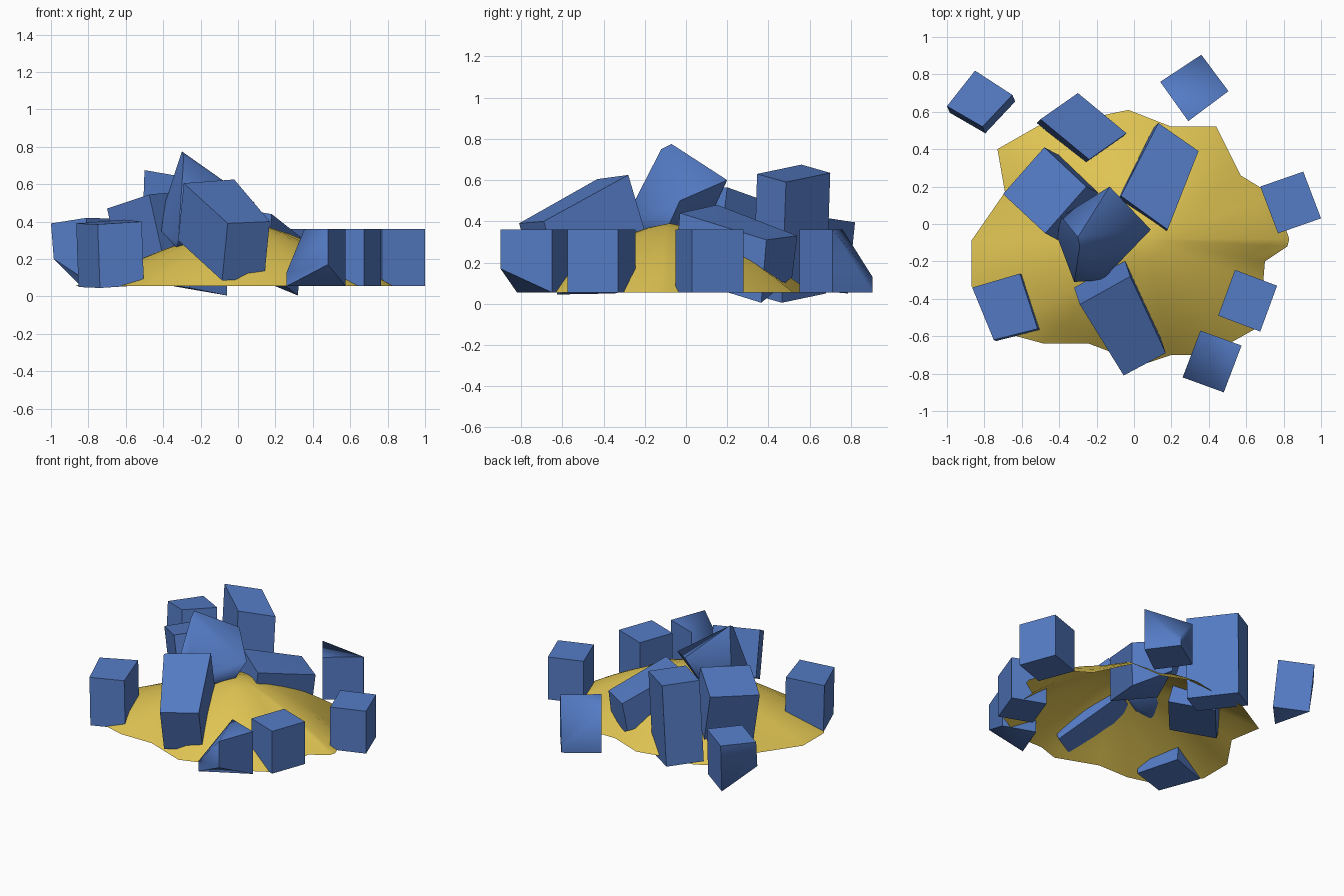
import bpy, bmesh, math
from mathutils import Vector

if "Cube" in bpy.data.objects:
    bpy.data.objects.remove(bpy.data.objects["Cube"])


def material(name, rgb):
    m = bpy.data.materials.new(name)
    m.diffuse_color = (*rgb, 1)
    m.use_nodes = True
    m.node_tree.nodes["Principled BSDF"].inputs["Base Color"].default_value = m.diffuse_color
    return m


BLUE = material("block blue", (0.09, 0.20, 0.56))
SAND = material("sand yellow", (0.74, 0.55, 0.085))


def finish(bm, name, mat, smooth=False, sharp=180):
    bmesh.ops.recalc_face_normals(bm, faces=bm.faces)
    me = bpy.data.meshes.new(name)
    for f in bm.faces:
        f.smooth = smooth
    for e in bm.edges:
        if len(e.link_faces) == 2 and e.calc_face_angle() > math.radians(sharp):
            e.smooth = False
    bm.to_mesh(me)
    bm.free()
    me.materials.append(mat)
    ob = bpy.data.objects.new(name, me)
    bpy.context.collection.objects.link(ob)
    return ob


def hull(name, pts, smooth, sharp=62):
    bm = bmesh.new()
    vs = [bm.verts.new(p) for p in pts]
    res = bmesh.ops.convex_hull(bm, input=vs)
    junk = [v for v in res["geom_interior"] if isinstance(v, bmesh.types.BMVert)]
    bmesh.ops.delete(bm, geom=junk, context='VERTS')
    bmesh.ops.dissolve_limit(bm, angle_limit=math.radians(2), verts=bm.verts, edges=bm.edges)
    return finish(bm, name, BLUE, smooth, sharp)


def block(name, a, b, c, drop, d=None, chips={}):
    """Box from its top corners (d defaults to a parallelogram). drop is a depth along the
    top's normal, or a full offset; chips sets a new height on corners 0-3 top, 4-7 bottom."""
    a, b, c = Vector(a), Vector(b), Vector(c)
    d = Vector(d) if d else a + c - b
    if isinstance(drop, tuple):
        off = Vector(drop)
    else:
        n = (b - a).cross(c - b).normalized()
        off = n * (-drop if n.z > 0 else drop)
    pts = [a, b, c, d] + [p + off for p in (a, b, c, d)]
    for i, z in chips.items():
        pts[i].z = z
    hull(name, pts, bool(chips))


# sand mound: an open shell, irregular at the rim and rounder towards the top
outline = [(0.83, -0.08), (0.75, 0.15), (0.57, 0.26), (0.44, 0.52), (0.20, 0.52), (-0.03, 0.61),
           (-0.22, 0.57), (-0.45, 0.56), (-0.73, 0.40), (-0.69, 0.17), (-0.87, -0.09), (-0.87, -0.33),
           (-0.70, -0.58), (-0.48, -0.64), (-0.24, -0.64), (0.05, -0.75), (0.20, -0.70), (0.40, -0.70),
           (0.65, -0.56), (0.69, -0.32), (0.70, -0.20), (0.82, -0.12)]
CENTRE, RINGS = Vector((0.06, -0.08)), 7
bm = bmesh.new()
top = bm.verts.new((CENTRE.x, CENTRE.y, 0.39))
rings = []
for k in range(1, RINGS + 1):
    t = k / RINGS
    z = 0.055 + 0.335 * (1 - t ** 1.45)
    ring = []
    for p in outline:
        v = Vector(p) - CENTRE
        r = v.length * t + 0.72 * (1 - t)
        q = CENTRE + v.normalized() * r * t
        ring.append(bm.verts.new((q.x, q.y, z)))
    rings.append(ring)
N = len(outline)
for i in range(N):
    j = (i + 1) % N
    bm.faces.new((top, rings[0][i], rings[0][j]))
    for r, s in zip(rings, rings[1:]):
        bm.faces.new((r[i], s[i], s[j], r[j]))
finish(bm, "sand_mound", SAND, True)

# blocks standing around the rim
block("rim_block_right", (0.675, 0.20, 0.36), (0.905, 0.28, 0.36), (1.0, 0.03, 0.36), 0.305)
block("rim_block_front_right", (0.54, -0.245, 0.36), (0.765, -0.33, 0.36), (0.675, -0.575, 0.36), 0.305)
block("rim_block_left", (-0.865, -0.34, 0.39), (-0.61, -0.265, 0.41), (-0.515, -0.56, 0.40),
      (0.012, -0.006, -0.34), d=(-0.75, -0.62, 0.385))

# chipped blocks at the rim
block("chipped_block_front", (0.355, -0.57, 0.36), (0.575, -0.65, 0.36), (0.48, -0.90, 0.36), 0.305,
      chips={3: 0.13, 6: 0.17})
block("chipped_block_back", (0.14, 0.76, 0.36), (0.36, 0.905, 0.36), (0.505, 0.71, 0.36), 0.305,
      d=(0.29, 0.55, 0.36), chips={1: 0.13})
block("chipped_block_left", (-0.85, 0.82, 0.395), (-0.65, 0.69, 0.415), (-0.81, 0.52, 0.42),
      (0.015, -0.035, -0.345), d=(-1.0, 0.63, 0.39), chips={7: 0.20})

# large blocks stuck in the mound
block("tall_block", (-0.24, 0.345, 0.63), (-0.50, 0.56, 0.675), (-0.30, 0.70, 0.635),
      (-0.02, -0.02, -0.585))
block("leaning_block_left", (-0.48, 0.41, 0.49), (-0.70, 0.16, 0.47), (-0.475, -0.05, 0.545), 0.42)
block("leaning_block_back", (-0.07, 0.15, 0.48), (0.18, -0.03, 0.44), (0.345, 0.39, 0.31),
      (-0.025, -0.025, -0.305), d=(0.13, 0.54, 0.33), chips={7: 0.13})
block("leaning_block_front", (-0.29, -0.43, 0.605), (-0.02, -0.28, 0.625), (0.17, -0.69, 0.40),
      (-0.03, 0.09, -0.305), d=(-0.055, -0.81, 0.39))

# broken block on the top
hull("top_block", [(-0.30, -0.07, 0.775), (-0.29, -0.12, 0.75), (-0.13, 0.20, 0.60), (0.09, -0.03, 0.50),
                   (-0.17, -0.30, 0.40), (-0.32, -0.31, 0.29), (-0.41, -0.07, 0.35), (-0.39, 0.04, 0.50),
                   (-0.33, -0.22, 0.26), (0.0, -0.12, 0.30), (-0.22, 0.08, 0.34)], True, 50)
